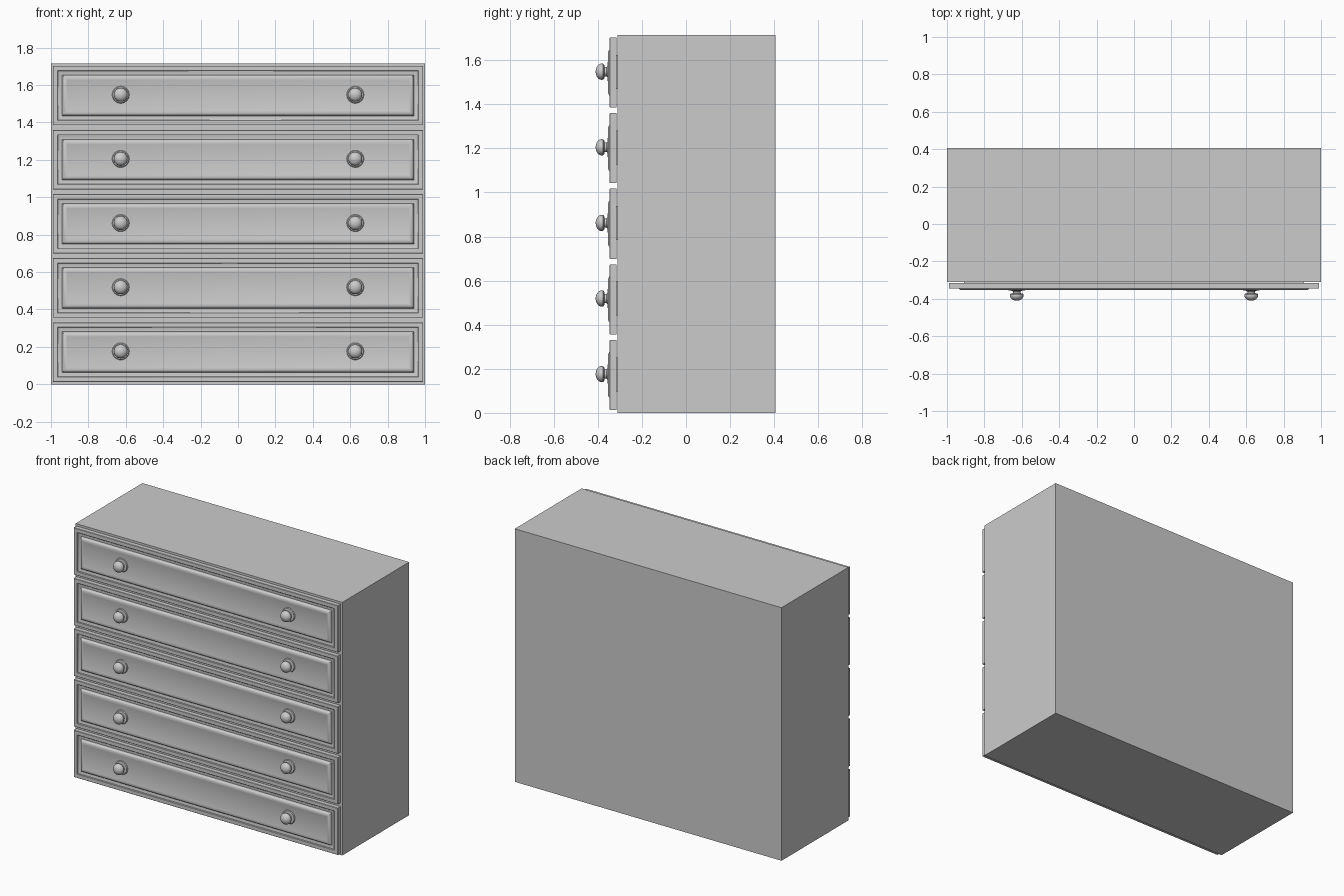
import bpy, bmesh, math

if "Cube" in bpy.data.objects:
    bpy.data.objects.remove(bpy.data.objects["Cube"])

PITCH, Z0 = 0.343, 0.172      # drawer spacing and lowest drawer centre
HW, HH = 0.99, 0.159          # half size of a drawer front


def add_object(name, bm, smooth=False):
    bmesh.ops.recalc_face_normals(bm, faces=bm.faces[:])
    me = bpy.data.meshes.new(name)
    bm.to_mesh(me)
    bm.free()
    ob = bpy.data.objects.new(name, me)
    bpy.context.collection.objects.link(ob)
    if smooth:
        bpy.ops.object.select_all(action='DESELECT')
        ob.select_set(True)
        bpy.context.view_layer.objects.active = ob
        bpy.ops.object.shade_smooth_by_angle(angle=math.radians(35))
    return ob


def bridge(bm, rings):
    for a, b in zip(rings, rings[1:]):
        n = len(a)
        for i in range(n):
            j = (i + 1) % n
            bm.faces.new((a[i], a[j], b[j], b[i]))
    bm.faces.new(rings[0])
    bm.faces.new(rings[-1])


def panel(name, zc, profile):
    """Nested rectangles: profile is (inset from drawer edge, y)."""
    bm = bmesh.new()
    rings = []
    for inset, y in profile:
        w, h = HW - inset, HH - inset
        rings.append([bm.verts.new((sx * w, y, zc + sz * h))
                      for sx, sz in ((-1, -1), (1, -1), (1, 1), (-1, 1))])
    bridge(bm, rings)
    return add_object(name, bm, True)


def lathe(name, x, z, profile, sides=32):
    """Turned part around the y axis: profile is (radius, y)."""
    bm = bmesh.new()
    rings = []
    for r, y in profile:
        rings.append([bm.verts.new((x + r * math.cos(a), y, z + r * math.sin(a)))
                      for a in (2 * math.pi * k / sides for k in range(sides))])
    bridge(bm, rings)
    return add_object(name, bm, True)


# carcass
bm = bmesh.new()
bmesh.ops.create_cube(bm, size=1)
for v in bm.verts:
    v.co = (v.co.x * 2, v.co.y * 0.716 + 0.047, (v.co.z + 0.5) * 1.715)
add_object("cabinet_body", bm)

# moulded drawer front: rim, stepped groove, raised rounded field
front = [(0, -0.316), (0, -0.344), (0.002, -0.346), (0.026, -0.346),
         (0.028, -0.344), (0.028, -0.337), (0.036, -0.334), (0.050, -0.334)]
front += [(0.051 + 0.02 * (1 - math.cos(t)), -0.338 - 0.016 * math.sin(t))
          for t in (math.pi / 2 * k / 6 for k in range(7))]
front += [(0.078, -0.352), (0.084, -0.350)]

# spacer joining each drawer front to the carcass
spacer = [(0.082, -0.305), (0.082, -0.325)]

# knob: back plate, neck and flattened dome head
knob = [(0.046, -0.345), (0.046, -0.352), (0.042, -0.356), (0.025, -0.357),
        (0.021, -0.361), (0.021, -0.370), (0.031, -0.371), (0.036, -0.376)]
knob += [(0.037 * math.cos(t), -0.382 - 0.028 * math.sin(t))
         for t in (math.radians(a) for a in (0, 15, 30, 45, 60, 75, 87))]

for i in range(5):
    z = Z0 + i * PITCH
    panel(f"drawer_front_{i + 1}", z, front)
    panel(f"drawer_spacer_{i + 1}", z + 0.003, spacer)
    for side, x in (("left", -0.627), ("right", 0.627)):
        lathe(f"knob_{side}_{i + 1}", x, z + 0.004, knob)
